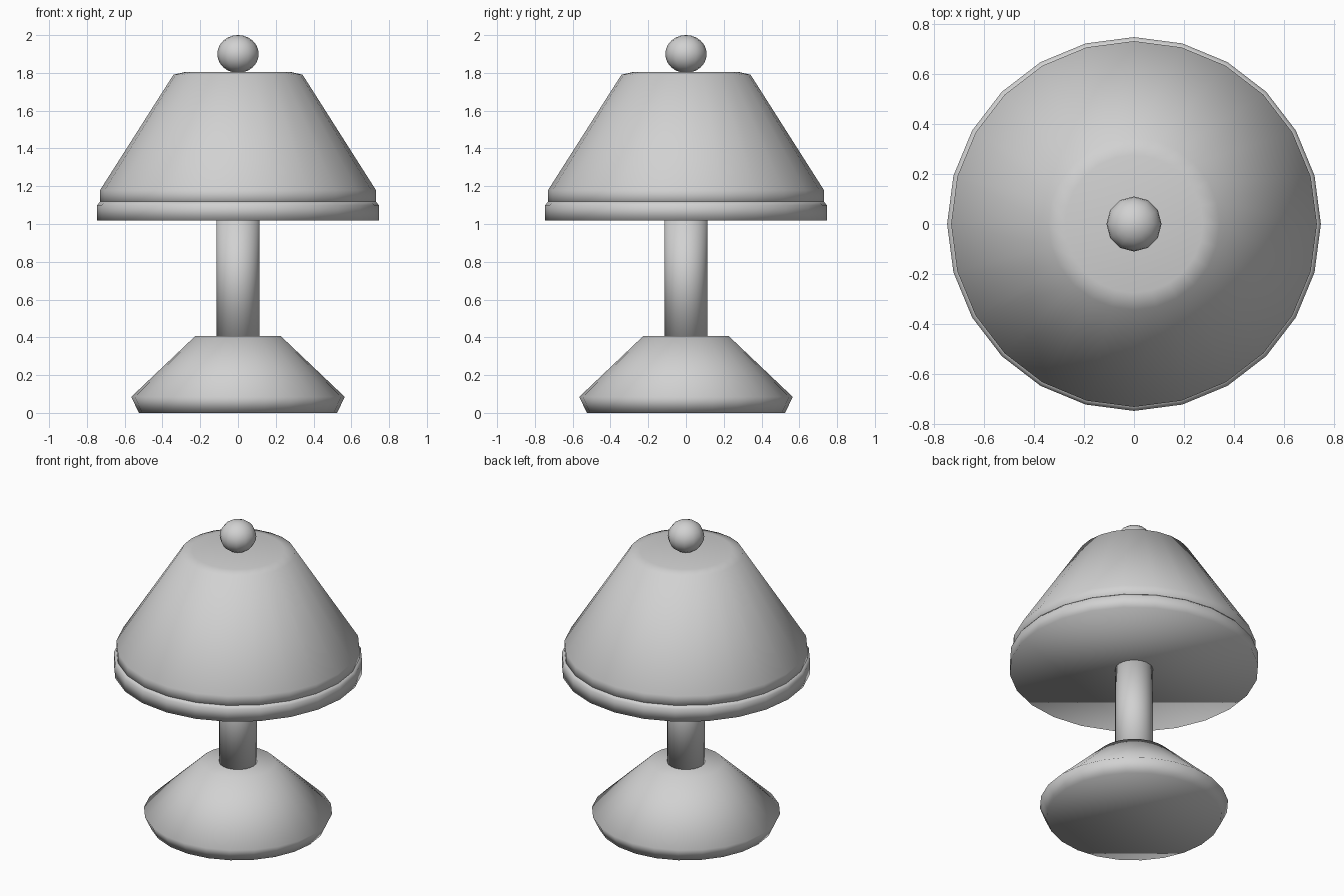
import bpy, bmesh
from math import cos, sin, tau

default_cube = bpy.data.objects.get("Cube")
if default_cube:
    bpy.data.objects.remove(default_cube, do_unlink=True)

# Single light grey finish
grey = bpy.data.materials.new("light_grey")
grey.use_nodes = True
colour = (0.64, 0.64, 0.64, 1)
grey.diffuse_color = colour
grey.node_tree.nodes["Principled BSDF"].inputs["Base Color"].default_value = colour


def finish(name, bm):
    """Store a closed, smooth-shaded mesh as a named part."""
    bmesh.ops.recalc_face_normals(bm, faces=bm.faces)
    mesh = bpy.data.meshes.new(name)
    bm.to_mesh(mesh)
    bm.free()
    mesh.materials.append(grey)
    mesh.shade_smooth()
    part = bpy.data.objects.new(name, mesh)
    bpy.context.collection.objects.link(part)
    return part


def turned(name, profile, sides=24):
    """Turn a (radius, height) profile around z, capped at both ends."""
    bm = bmesh.new()
    rings = [[bm.verts.new((r * cos(tau * i / sides), r * sin(tau * i / sides), z))
              for i in range(sides)] for r, z in profile]
    for low, high in zip(rings, rings[1:]):
        for i in range(sides):
            j = (i + 1) % sides
            bm.faces.new((low[i], low[j], high[j], high[i]))
    bm.faces.new(rings[0])
    bm.faces.new(rings[-1])
    return finish(name, bm)


# Foot, post and shade, stacked from the ground up
turned("base", [(0.525, 0), (0.565, 0.085), (0.225, 0.408)])
turned("post", [(0.113, 0.38), (0.113, 1.05)])
turned("shade_rim", [(0.746, 1.018), (0.746, 1.1), (0.73, 1.118)])
turned("shade", [(0.73, 1.1), (0.73, 1.18), (0.342, 1.79), (0.275, 1.806)])

# Slightly flattened ball on top
bm = bmesh.new()
bmesh.ops.create_uvsphere(bm, u_segments=12, v_segments=12, radius=0.11)
bmesh.ops.scale(bm, vec=(1, 1, 0.91), verts=bm.verts)
bmesh.ops.translate(bm, vec=(0, 0, 1.9), verts=bm.verts)
finish("finial", bm)
